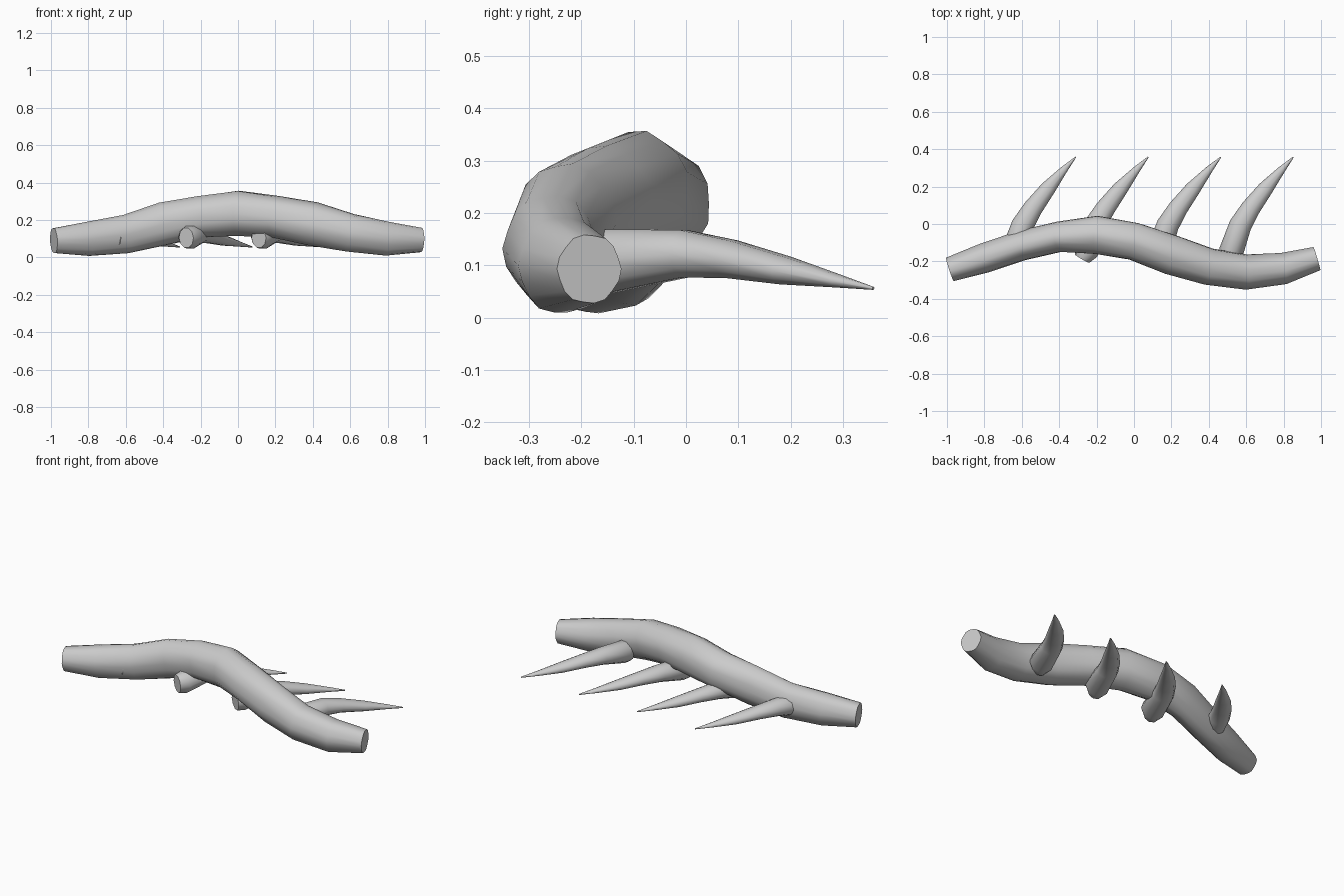
import bpy, bmesh, math
from mathutils import Vector

if "Cube" in bpy.data.objects:
    bpy.data.objects.remove(bpy.data.objects["Cube"], do_unlink=True)

gray = bpy.data.materials.new("bark_gray")
gray.use_nodes = True
gray.diffuse_color = (0.6, 0.6, 0.6, 1)
gray.node_tree.nodes["Principled BSDF"].inputs["Base Color"].default_value = (0.6, 0.6, 0.6, 1)


def tube(name, stations, sides, flute=0.0, twist=0.0, closed_tip=False):
    """Loft elliptical rings along stations of (centre, side radius, vertical radius)."""
    bm = bmesh.new()
    centres = [Vector(s[0]) for s in stations]
    rings = []
    last = len(stations) - 1
    for i, (_, side_r, up_r) in enumerate(stations):
        tangent = (centres[min(i + 1, last)] - centres[max(i - 1, 0)]).normalized()
        across = Vector((0, 0, 1)).cross(tangent).normalized()
        up = tangent.cross(across)
        ring = []
        for k in range(sides):
            a = math.tau * k / sides
            lump = 1 + flute * math.cos(6 * a + twist * i)
            offset = across * math.cos(a) * side_r + up * math.sin(a) * up_r
            ring.append(bm.verts.new(centres[i] + offset * lump))
        rings.append(ring)
    for r0, r1 in zip(rings, rings[1:]):
        for k in range(sides):
            n = (k + 1) % sides
            bm.faces.new((r0[k], r0[n], r1[n], r1[k]))
    bm.faces.new(rings[0])
    bm.faces.new(rings[-1])
    bmesh.ops.recalc_face_normals(bm, faces=bm.faces)
    mesh = bpy.data.meshes.new(name)
    bm.to_mesh(mesh)
    bm.free()
    mesh.materials.append(gray)
    obj = bpy.data.objects.new(name, mesh)
    bpy.context.collection.objects.link(obj)
    bpy.ops.object.select_all(action="DESELECT")
    obj.select_set(True)
    bpy.context.view_layer.objects.active = obj
    bpy.ops.object.shade_smooth_by_angle(angle=math.radians(50))
    return obj


# Winding, arched branch
branch = [
    ((-0.985, -0.243, 0.09), 0.064, 0.068),
    ((-0.8, -0.182, 0.1), 0.078, 0.093),
    ((-0.6, -0.115, 0.125), 0.08, 0.103),
    ((-0.4, -0.068, 0.18), 0.083, 0.114),
    ((-0.2, -0.058, 0.218), 0.105, 0.11),
    ((0.0, -0.093, 0.236), 0.103, 0.12),
    ((0.2, -0.165, 0.218), 0.108, 0.11),
    ((0.4, -0.228, 0.18), 0.098, 0.116),
    ((0.6, -0.257, 0.132), 0.092, 0.103),
    ((0.8, -0.238, 0.1), 0.082, 0.093),
    ((0.978, -0.185, 0.093), 0.063, 0.066),
]
tube("branch", branch, 18, flute=0.03, twist=0.7)

# Row of four matching thorns sweeping backwards
thorn = [
    ((0, 0, 0.105), 0.045, 0.055),
    ((0.02, 0.035, 0.108), 0.066, 0.064),
    ((0.07, 0.18, 0.122), 0.06, 0.048),
    ((0.125, 0.27, 0.112), 0.052, 0.038),
    ((0.205, 0.375, 0.09), 0.041, 0.028),
    ((0.29, 0.475, 0.07), 0.02, 0.013),
    ((0.353, 0.543, 0.056), 0.003, 0.003),
]
for i in range(4):
    start = Vector((-0.665 + 0.388 * i, -0.185, 0))
    tube(f"thorn_{i + 1}", [(start + Vector(c), s, u) for c, s, u in thorn], 10)
